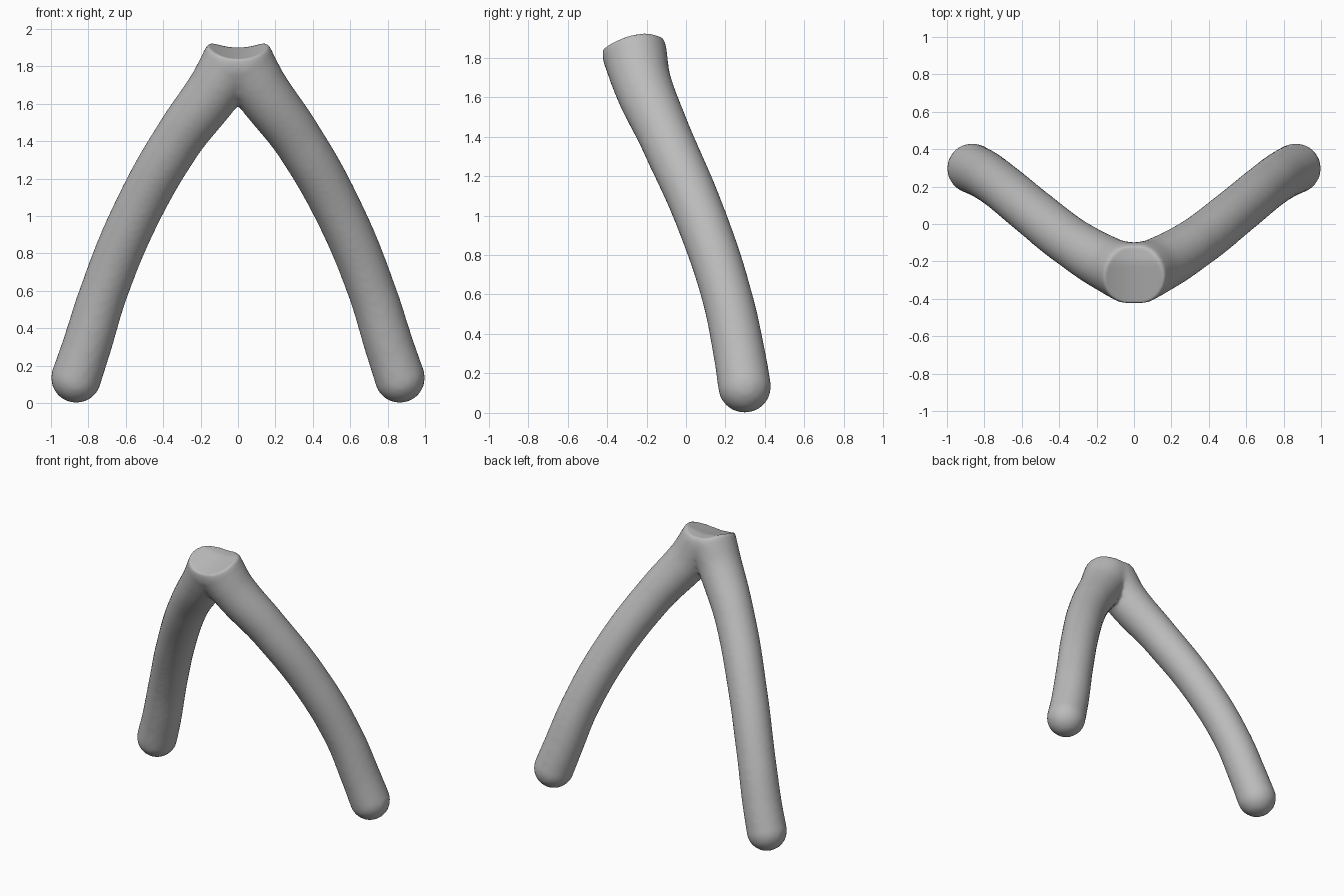
import bpy
import bmesh
from mathutils import Vector
from mathutils.geometry import interpolate_bezier

cube = bpy.data.objects.get("Cube")
if cube:
    bpy.data.objects.remove(cube, do_unlink=True)

grey = bpy.data.materials.new("plain grey")
grey.use_nodes = True
colour = (0.5, 0.5, 0.5, 1)
grey.diffuse_color = colour
grey.node_tree.nodes["Principled BSDF"].inputs["Base Color"].default_value = colour

# Centre line of one leg, from the joint down to the foot: x, y, z, radius
JOINT_TO_FOOT = [
    (0.03, -0.26, 1.82, 0.165),
    (0.12, -0.225, 1.68, 0.15),
    (0.325, -0.105, 1.4, 0.135),
    (0.55, 0.07, 1.0, 0.13),
    (0.715, 0.205, 0.6, 0.128),
    (0.81, 0.27, 0.3, 0.132),
    (0.865, 0.297, 0.135, 0.135),
]


def leg_curve(side):
    """Bevelled curve with the given taper, mirrored by side."""
    curve = bpy.data.curves.new("leg_path", "CURVE")
    curve.dimensions = "3D"
    curve.bevel_depth = 1
    curve.bevel_resolution = 8
    curve.resolution_u = 10
    curve.use_fill_caps = True
    spline = curve.splines.new("BEZIER")
    spline.bezier_points.add(len(JOINT_TO_FOOT) - 1)
    for point, (x, y, z, r) in zip(spline.bezier_points, JOINT_TO_FOOT):
        point.co = (side * x, y, z)
        point.radius = r
        point.handle_left_type = point.handle_right_type = "AUTO"
    return curve


# Both legs with ball ends, gathered in one mesh
bm = bmesh.new()
for side in (1, -1):
    helper = bpy.data.objects.new("leg_helper", leg_curve(side))
    bpy.context.collection.objects.link(helper)
    bpy.context.view_layer.update()
    tube = helper.evaluated_get(bpy.context.evaluated_depsgraph_get()).to_mesh()
    bm.from_mesh(tube)
    bpy.data.objects.remove(helper, do_unlink=True)
    for x, y, z, r in (JOINT_TO_FOOT[0], JOINT_TO_FOOT[-1]):
        ball = bmesh.ops.create_uvsphere(bm, u_segments=32, v_segments=20, radius=r)
        bmesh.ops.translate(bm, verts=ball["verts"], vec=(side * x, y, z))

mesh = bpy.data.meshes.new("forked_legs")
bm.to_mesh(mesh)
bm.free()
legs = bpy.data.objects.new("forked_legs", mesh)
bpy.context.collection.objects.link(legs)

# Fuse the parts into one skin
remesh = legs.modifiers.new("fuse", "REMESH")
remesh.mode = "VOXEL"
remesh.voxel_size = 0.018
bpy.context.view_layer.update()
fused = bpy.data.meshes.new_from_object(
    legs.evaluated_get(bpy.context.evaluated_depsgraph_get()))
legs.modifiers.clear()
legs.data = fused

# Press the joint into a sloping saddle
for v in fused.vertices:
    x, y, z = v.co
    v.co.z = min(z, 1.9 + 0.28 * min(y + 0.2, 0) + 1.4 * x * x)

soften = legs.modifiers.new("soften", "SMOOTH")
soften.factor = 0.5
soften.iterations = 6

fused.materials.clear()
fused.materials.append(grey)
for p in fused.polygons:
    p.use_smooth = True
    p.material_index = 0
